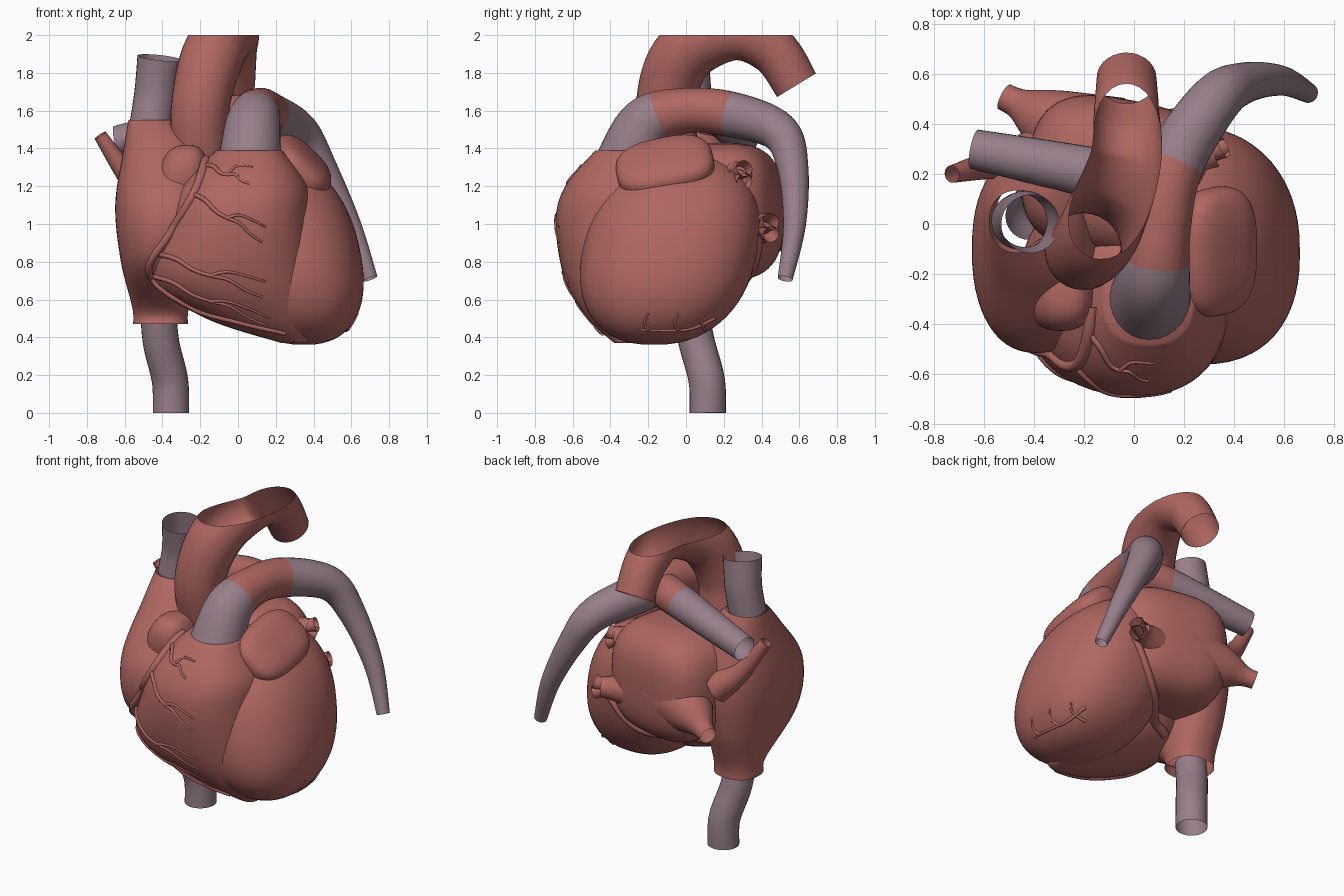
import bpy, bmesh, math
from mathutils import Vector, Matrix
from mathutils.bvhtree import BVHTree

if "Cube" in bpy.data.objects:
    bpy.data.objects.remove(bpy.data.objects["Cube"])


def material(name, rgb):
    m = bpy.data.materials.new(name)
    m.use_nodes = True
    m.diffuse_color = (*rgb, 1)
    m.node_tree.nodes["Principled BSDF"].inputs["Base Color"].default_value = (*rgb, 1)
    return m


MATERIALS = [material("muscle red", (0.43, 0.135, 0.12)),
             material("vein mauve", (0.31, 0.21, 0.25))]
RED, MAUVE = range(len(MATERIALS))


def all_red(point):
    return RED


def all_mauve(point):
    return MAUVE


def finish(name, bm):
    bmesh.ops.recalc_face_normals(bm, faces=bm.faces)
    for face in bm.faces:
        face.smooth = True
    mesh = bpy.data.meshes.new(name)
    bm.to_mesh(mesh)
    bm.free()
    for m in MATERIALS:
        mesh.materials.append(m)
    ob = bpy.data.objects.new(name, mesh)
    bpy.context.collection.objects.link(ob)
    return ob


def spline(keys, steps):
    """Smooth interpolation through tuples of any length."""
    out = []
    last = len(keys) - 1
    for i in range(last):
        before, start, end, after = (keys[min(max(i + k, 0), last)] for k in (-1, 0, 1, 2))
        for step in range(steps):
            t = step / steps
            out.append([q + t / 2 * (r - p + t * (2 * p - 5 * q + 4 * r - w
                        + t * (3 * (q - r) + w - p)))
                        for p, q, r, w in zip(before, start, end, after)])
    out.append(list(keys[-1]))
    return out


# Each band between two rings gets one colour, chosen by its centre
def skin(bm, rings, colour):
    for low, high in zip(rings, rings[1:]):
        band = low + high
        index = colour(sum((v.co for v in band), Vector()) / len(band))
        for i in range(len(low)):
            face = bm.faces.new((low[i - 1], low[i], high[i], high[i - 1]))
            face.material_index = index


# Chambers: stacked rounded rings of (height, centre x, centre y, radius x, radius y)
def chamber(name, rows, power, closed=True, sides=56):
    bm = bmesh.new()
    rings = []
    for z, cx, cy, rx, ry in rows:
        ring = []
        for i in range(sides):
            angle = math.tau * i / sides
            c, s = math.cos(angle), math.sin(angle)
            ring.append(bm.verts.new((
                cx + rx * math.copysign(abs(c) ** (2 / power), c),
                cy + ry * math.copysign(abs(s) ** (2 / power), s), z)))
        rings.append(ring)
    skin(bm, rings, all_red)
    if closed:
        bm.faces.new(rings[0])
        bm.faces.new(rings[-1])
    return finish(name, bm)


# Egg-shaped chamber whose axis leans from a bottom point to a top point
def egg(name, bottom, top, width, depth, power, layers=32):
    rows = []
    for i in range(1, layers):
        height = -math.cos(math.pi * i / layers)
        centre = Vector(bottom).lerp(Vector(top), (height + 1) / 2)
        swell = (1 - abs(height) ** power) ** (1 / power)
        rows.append((centre.z, centre.x, centre.y, width * swell, depth * swell))
    return chamber(name, rows, power)


# Tubes: open sweep along (x, y, z, radius), colour chosen by position
def tube(name, keys, colour=all_red, sides=28, steps=8, cut=None):
    bm = bmesh.new()
    path = spline(keys, steps)
    points = [Vector(p[:3]) for p in path]
    along = (points[1] - points[0]).normalized()
    side = Vector((0, 0, 1)) if abs(along.x) > 0.8 else Vector((1, 0, 0))
    rings = []
    for i, point in enumerate(points):
        along = (points[min(i + 1, len(points) - 1)] - points[max(i - 1, 0)]).normalized()
        side = (side - along * side.dot(along)).normalized()
        across = along.cross(side)
        ring = []
        for k in range(sides):
            angle = math.tau * k / sides
            offset = side * math.cos(angle) + across * math.sin(angle)
            ring.append(bm.verts.new(point + path[i][3] * offset))
        rings.append(ring)
    skin(bm, rings, colour)
    if cut:
        bmesh.ops.bisect_plane(bm, geom=bm.verts[:] + bm.edges[:] + bm.faces[:],
                               plane_co=(0, 0, cut), plane_no=(0, 0, 1), clear_outer=True)
    return finish(name, bm)


left_ventricle = egg("left_ventricle", (0.35, -0.17, 0.36), (0.14, 0, 1.37), 0.4, 0.465, 2.3)

right_ventricle_rings = [
    (0.37, 0.3, -0.32, 0.07, 0.06), (0.5, 0.12, -0.27, 0.29, 0.25),
    (0.7, -0.02, -0.26, 0.43, 0.38), (1, 0, -0.25, 0.39, 0.44),
    (1.2, 0.03, -0.25, 0.34, 0.39), (1.39, 0.06, -0.31, 0.175, 0.17)]
right_ventricle = chamber("right_ventricle", spline(right_ventricle_rings, 8), 2.4)

right_atrium_rings = [
    (0.47, -0.41, 0.03, 0.145, 0.14), (0.56, -0.41, 0.02, 0.15, 0.16),
    (0.8, -0.41, -0.1, 0.21, 0.36), (1.1, -0.38, -0.1, 0.27, 0.4),
    (1.4, -0.4, -0.03, 0.205, 0.24), (1.55, -0.46, 0.01, 0.12, 0.125)]
right_atrium = chamber("right_atrium", spline(right_atrium_rings, 8), 2.3, closed=False)
right_auricle = egg("right_auricle", (-0.34, -0.2, 0.95), (-0.27, -0.28, 1.42), 0.14, 0.18, 2.5)

# Squarish back chamber, turned so its right side reaches further back
left_atrium = egg("left_atrium", (0, 0, 0.7), (0, 0, 1.43), 0.38, 0.32, 3)
left_atrium.data.transform(Matrix.Translation((-0.06, 0.18, 0)) @ Matrix.Rotation(-0.2, 4, "Z"))

# Flattened flap on the left shoulder
left_auricle = egg("left_auricle", (0, 0, -0.1), (0, 0, 0.1), 0.185, 0.26, 2.8)
left_auricle.data.transform(Matrix.Translation((0.33, -0.11, 1.3)) @ Matrix.Rotation(0.2, 4, "X")
                            @ Matrix.Rotation(0.75, 4, "Y"))


# Great vessels
def trunk_colour(point):
    return RED if -0.13 < point.y < 0.23 else MAUVE


def right_artery_colour(point):
    return RED if point.x > -0.1 else MAUVE


tube("aorta", [(-0.2, -0.06, 1.3, 0.15), (-0.2, -0.11, 1.62, 0.155), (-0.13, -0.01, 1.9, 0.165),
               (-0.035, 0.25, 2.01, 0.145), (-0.03, 0.46, 1.92, 0.13),
               (-0.03, 0.585, 1.735, 0.12)], cut=2)
tube("pulmonary_trunk_and_left_artery", [
    (0.06, -0.32, 1.3, 0.17), (0.08, -0.21, 1.53, 0.145), (0.11, 0, 1.6, 0.12),
    (0.16, 0.24, 1.58, 0.12), (0.32, 0.49, 1.49, 0.105), (0.44, 0.565, 1.3, 0.083),
    (0.59, 0.575, 1, 0.06), (0.7, 0.525, 0.71, 0.04)], trunk_colour)
tube("right_pulmonary_artery", [(0.1, 0.12, 1.58, 0.11), (-0.1, 0.19, 1.56, 0.105),
                                (-0.64, 0.3, 1.44, 0.08)], right_artery_colour)
tube("upper_vena_cava", [(-0.46, 0.01, 1.53, 0.113), (-0.435, 0.02, 1.7, 0.113),
                         (-0.415, 0, 1.88, 0.118)], all_mauve)
tube("lower_vena_cava", [(-0.355, 0.115, 0, 0.096), (-0.36, 0.11, 0.17, 0.096),
                         (-0.405, 0.06, 0.36, 0.096), (-0.42, 0.03, 0.5, 0.096)], all_mauve)

# Pulmonary veins: two long ones on the right, two forked stubs on the left
tube("right_upper_vein", [(-0.42, 0.27, 1.12, 0.1), (-0.57, 0.24, 1.24, 0.06),
                          (-0.73, 0.2, 1.47, 0.035)])
tube("right_lower_vein", [(-0.14, 0.31, 1.02, 0.22), (-0.35, 0.42, 0.97, 0.13),
                          (-0.46, 0.48, 0.93, 0.065), (-0.52, 0.51, 0.91, 0.055)])
for label, root in {"upper": (0.27, 0.27, 1.26), "lower": (0.27, 0.41, 0.98)}.items():
    root = Vector(root)
    outward = Vector((0.09, 0.04, 0))
    tube(f"left_{label}_vein", [(*(root - outward), 0.1), (*root, 0.07),
                                (*(root + outward / 2), 0.065)])
    for spread in (-0.035, 0.035):
        tip = root + outward + Vector((0, 0, spread))
        tube(f"left_{label}_vein_fork", [(*root, 0.035), (*tip, 0.045)], sides=16)

# Surface vessels: flat paths cast onto the chambers
verts, polys = [], []
for ob in (left_ventricle, right_ventricle, left_atrium, right_atrium, left_auricle,
           right_auricle):
    base = len(verts)
    verts += [v.co.copy() for v in ob.data.vertices]
    polys += [[base + i for i in p.vertices] for p in ob.data.polygons]
tree = BVHTree.FromPolygons(verts, polys)


def surface_vessel(name, path, start, end, side="front"):
    keys = []
    flat = spline(path, 5)
    for i, (u, z) in enumerate(flat):
        origin, way = {"front": ((u, -3, z), (0, 1, 0)), "back": ((u, 3, z), (0, -1, 0)),
                       "left": ((3, u, z), (-1, 0, 0))}[side]
        hit = tree.ray_cast(Vector(origin), Vector(way))[0]
        if hit:
            keys.append((*hit, start + (end - start) * i / (len(flat) - 1)))
    if len(keys) > 1:
        tube(name, keys, sides=8, steps=2)


# Wavy branch with a twig forking off halfway
def branch(start, end, rise):
    a, b = Vector(start), Vector(end)
    path = [a.lerp(b, i / 6) + Vector((0, 0.012 * math.sin(i * 2))) for i in range(7)]
    surface_vessel("front_branch", path, 0.014, 0.006)
    twig = [path[3], path[4] + Vector((0.01, rise / 2)), path[6] + Vector((0.02, rise))]
    surface_vessel("front_twig", twig, 0.01, 0.005)


surface_vessel("right_coronary_artery", [
    (-0.17, 1.34), (-0.23, 1.17), (-0.36, 0.95), (-0.47, 0.74), (-0.25, 0.56),
    (0, 0.48), (0.25, 0.42)], 0.027, 0.012)
branch((-0.17, 1.31), (0.06, 1.22), 0.09)
branch((-0.24, 1.16), (0.13, 0.91), 0.08)
branch((-0.42, 0.84), (0.13, 0.62), 0.08)
branch((-0.44, 0.72), (0.15, 0.47), 0.04)
surface_vessel("lower_left_vessel", [(0.15, 0.5), (0, 0.44), (-0.25, 0.44)], 0.012, 0.006, "left")
for y in (-0.2, -0.04, 0.1):
    surface_vessel("lower_left_twig", [(y, 0.44), (y - 0.02, 0.48), (y, 0.53)],
                   0.01, 0.005, "left")
surface_vessel("coronary_sinus", [(0.32, 0.95), (0.12, 0.71), (-0.2, 0.62)], 0.022, 0.03, "back")
